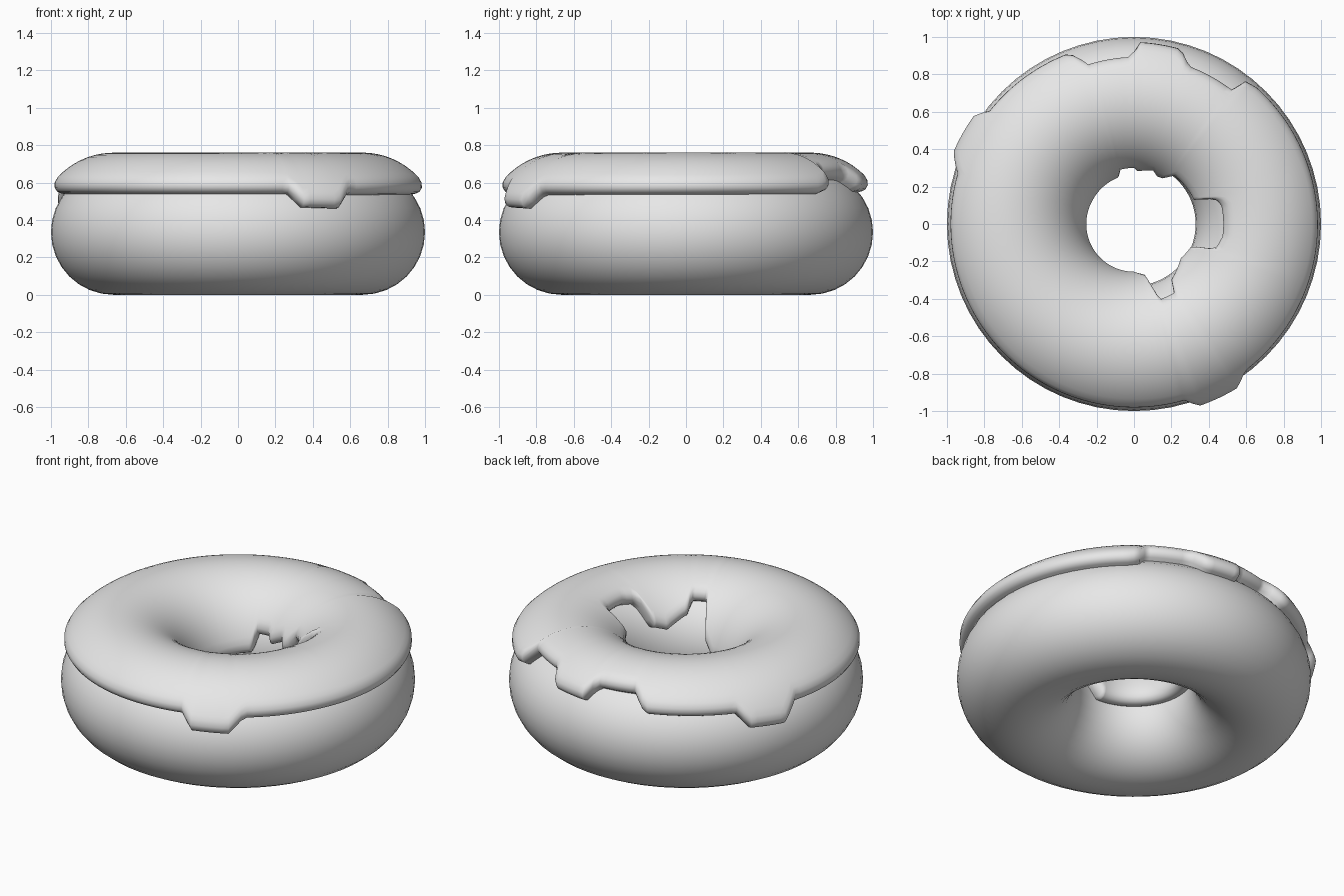
import bpy
from math import sin, cos, radians, pi

cube = bpy.data.objects.get("Cube")
if cube:
    bpy.data.objects.remove(cube, do_unlink=True)

MAJOR, MINOR, THICK = 0.665, 0.335, 0.08

# One plain grey for the whole model
grey = bpy.data.materials.new("plain_grey")
grey.use_nodes = True
colour = (0.8, 0.8, 0.8, 1)
grey.diffuse_color = colour
grey.node_tree.nodes["Principled BSDF"].inputs["Base Color"].default_value = colour


def finish(obj, name):
    obj.name = name
    obj.data.materials.append(grey)
    for poly in obj.data.polygons:
        poly.use_smooth = True


def edge_at(keys, angle):
    """Icing edge angle around the tube, interpolated around the ring."""
    for (a, p), (b, q) in zip(keys, keys[1:]):
        if a <= angle <= b:
            return p + (q - p) * (angle - a) / (b - a)
    return keys[-1][1]


# Dough ring
bpy.ops.mesh.primitive_torus_add(location=(0, 0, MINOR), major_radius=MAJOR,
                                 minor_radius=MINOR, major_segments=64,
                                 minor_segments=32)
finish(bpy.context.object, "dough_ring")

# Icing edges as (ring angle, tube angle): drips hang low, bites sit high
outer_edge = [(-90, 35), (-74, 35), (-70, 21), (-58, 20), (-53, 34),
              (48, 35), (52, 38), (54, 54), (71, 53), (75, 38), (88, 37),
              (91, 53), (106, 54), (111, 36), (142, 35), (146, 21),
              (158, 19), (164, 35), (270, 35)]
inner_edge = [(-90, 180), (-78, 166), (-74, 146), (-71, 129), (-60, 129),
              (-56, 143), (-45, 150), (-36, 155), (-21, 150), (-17, 124),
              (-8, 120), (12, 120), (17, 124), (22, 146), (50, 148),
              (58, 162), (64, 164), (70, 157), (86, 164), (90, 158),
              (104, 158), (109, 175), (150, 180), (270, 180)]

# Rounded lip of the icing: (degrees in from the edge, height above dough)
lip = [(3, -0.02), (0.5, 0.015), (0, 0.035), (1.5, 0.058), (4.5, 0.073), (9, THICK)]
RING, ARC = 180, 24
verts = []
for i in range(RING):
    deg = -90 + 360 * i / RING
    lo, hi = edge_at(outer_edge, deg), edge_at(inner_edge, deg)
    start, stop = lo + lip[-1][0], hi - lip[-1][0]
    section = [(lo + d, h) for d, h in lip]
    section += [(start + (stop - start) * k / ARC, THICK) for k in range(1, ARC)]
    section += [(hi - d, h) for d, h in reversed(lip)]
    t = radians(deg)
    for phi, h in section:
        p = radians(phi)
        r = MAJOR + (MINOR + h) * cos(p)
        # The icing rides a little higher than the dough on top
        z = MINOR + (MINOR + h) * sin(p) + 0.01 * max(0, sin(p))
        verts.append((r * cos(t), r * sin(t), z))

n = len(verts) // RING
faces = []
for i in range(RING):
    a, b = i * n, (i + 1) % RING * n
    for k in range(n - 1):
        faces.append((a + k, b + k, b + k + 1, a + k + 1))

mesh = bpy.data.meshes.new("icing")
mesh.from_pydata(verts, [], faces)
mesh.update()
icing = bpy.data.objects.new("icing", mesh)
bpy.context.collection.objects.link(icing)
finish(icing, "icing")
